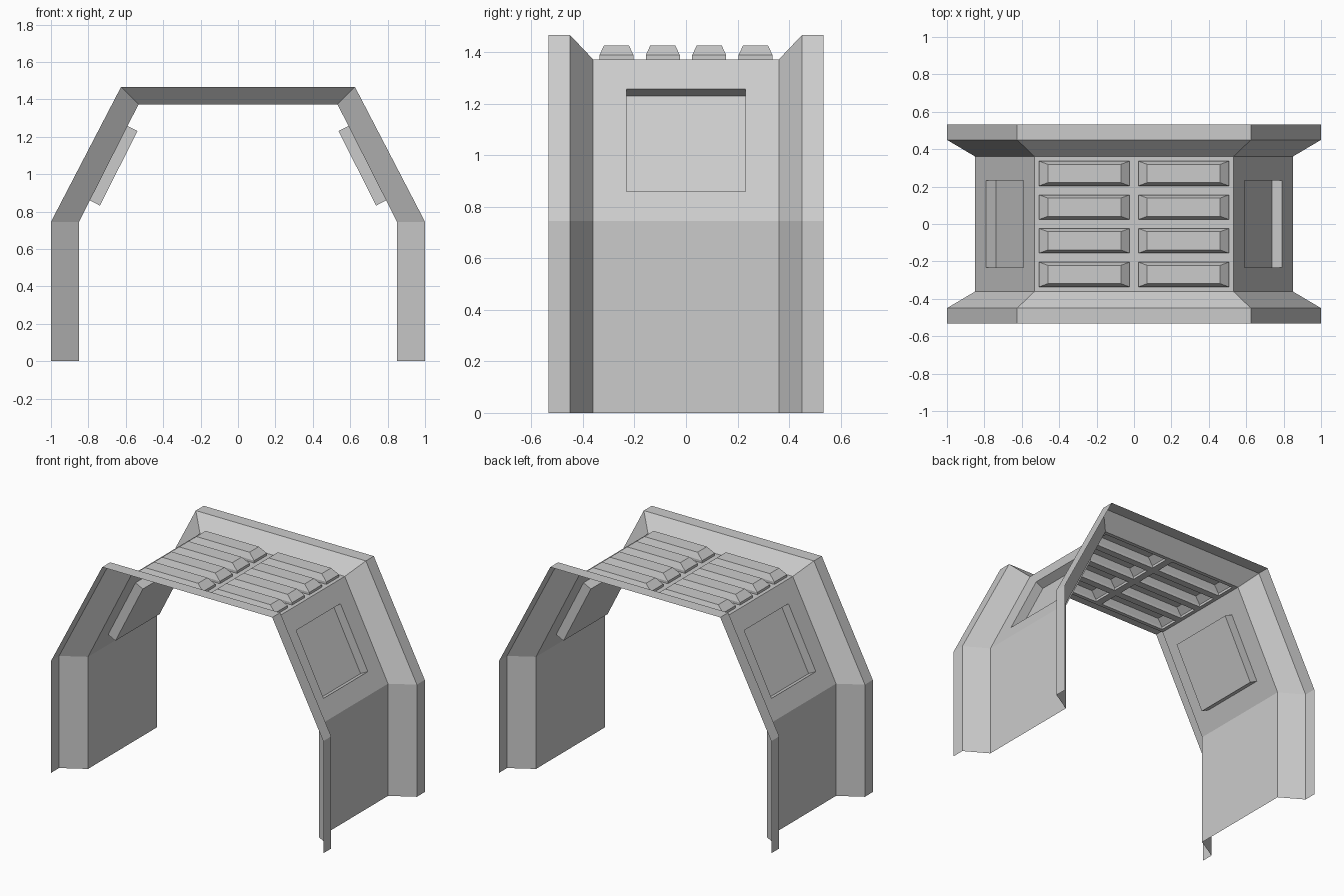
import bpy, bmesh
from mathutils import Vector

cube = bpy.data.objects.get("Cube")
if cube:
    bpy.data.objects.remove(cube, do_unlink=True)

# One plain grey for the whole shell
GREY = (0.6, 0.6, 0.6, 1.0)
mat = bpy.data.materials.new("light grey")
mat.use_nodes = True
mat.diffuse_color = GREY
mat.node_tree.nodes["Principled BSDF"].inputs["Base Color"].default_value = GREY


def make_object(name, quads):
    """Turn a list of four-corner faces into a welded sheet."""
    bm = bmesh.new()
    for quad in quads:
        bm.faces.new([bm.verts.new(p) for p in quad])
    bmesh.ops.remove_doubles(bm, verts=bm.verts, dist=0.0005)
    mesh = bpy.data.meshes.new(name)
    bm.to_mesh(mesh)
    bm.free()
    mesh.materials.append(mat)
    obj = bpy.data.objects.new(name, mesh)
    bpy.context.collection.objects.link(obj)
    return obj


def pressed_panel(name, origin, u, v, u_cuts, v_cuts, steps):
    """Flat sheet whose odd cells are pressed out; steps are (u inset, v inset, height)."""
    n = u.cross(v).normalized()
    quads = []

    def ring(i, j, step):
        du, dv, h = step
        u0, u1 = u_cuts[i] + du, u_cuts[i + 1] - du
        v0, v1 = v_cuts[j] + dv, v_cuts[j + 1] - dv
        return [origin + u * a + v * b + n * h
                for a, b in ((u0, v0), (u1, v0), (u1, v1), (u0, v1))]

    for i in range(len(u_cuts) - 1):
        for j in range(len(v_cuts) - 1):
            low = ring(i, j, (0, 0, 0))
            if i % 2 and j % 2:
                for step in steps:
                    high = ring(i, j, step)
                    for k in range(4):
                        m = (k + 1) % 4
                        quads.append((low[k], low[m], high[m], high[k]))
                    low = high
            quads.append(low)
    return make_object(name, quads)


# Arch profiles, from the left foot over the top to the right foot
def arch(half):
    return half + [(-x, z) for x, z in reversed(half)]


OUTER = arch([(1.0, 0.0), (1.0, 0.745), (0.625, 1.467)])
INNER = arch([(0.85, 0.0), (0.85, 0.745), (0.532, 1.373)])
RIM, LIP, BAY = 0.533, 0.45, 0.361


def loft(profile_a, ya, profile_b, yb, spans):
    quads = []
    for i in spans:
        (ax, az), (bx, bz) = profile_a[i], profile_b[i]
        (cx, cz), (dx, dz) = profile_b[i + 1], profile_a[i + 1]
        quads.append([Vector(p) for p in
                      ((ax, ya, az), (bx, yb, bz), (cx, yb, cz), (dx, ya, dz))])
    return quads


# Flared rims at the front and back openings
everything = range(5)
make_object("front_rim", loft(OUTER, -RIM, OUTER, -LIP, everything)
            + loft(OUTER, -LIP, INNER, -BAY, everything))
make_object("back_rim", loft(INNER, BAY, OUTER, LIP, everything)
            + loft(OUTER, LIP, OUTER, RIM, everything))

# Upright walls
make_object("left_wall", loft(INNER, -BAY, INNER, BAY, [0]))
make_object("right_wall", loft(INNER, -BAY, INNER, BAY, [4]))

# Sloped shoulders, each with a square recess
for side, name in ((1, "left_shoulder"), (-1, "right_shoulder")):
    foot = Vector((0.85 * side, 0, 0.745))
    head = Vector((0.532 * side, 0, 1.373))
    slope = head - foot
    pressed_panel(name, foot, Vector((0, side, 0)), slope.normalized(),
                  [-BAY, -0.232, 0.232, BAY],
                  [0, 0.128, 0.574, slope.length],
                  [(0, 0, -0.06)])

# Roof with two columns of four hollow bevelled ribs
rib_cuts = [-BAY]
for k in range(4):
    centre = -0.27 + 0.18 * k
    rib_cuts += [centre - 0.066, centre + 0.066]
rib_cuts.append(BAY)
pressed_panel("ribbed_roof", Vector((0, 0, 1.373)), Vector((1, 0, 0)), Vector((0, 1, 0)),
              [-0.532, -0.507, -0.024, 0.024, 0.507, 0.532], rib_cuts,
              [(0, 0, 0.016), (0.046, 0.017, 0.053)])
